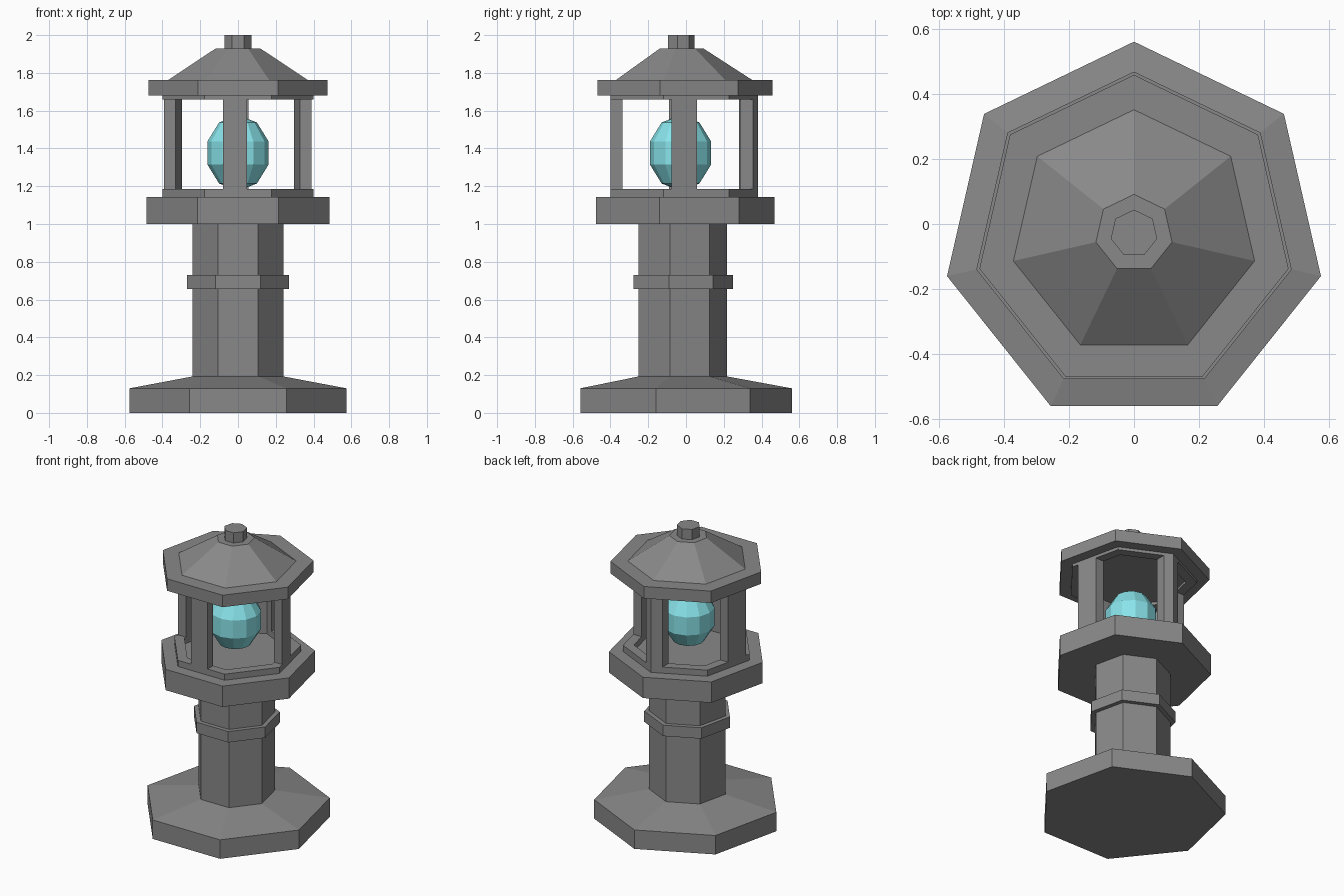
import bpy, bmesh
from math import pi, sin, cos

if "Cube" in bpy.data.objects:
    bpy.data.objects.remove(bpy.data.objects["Cube"])

N = 7
YC = -0.029          # heptagon axis, so the bounds are centred on y = 0
R_OUT, R_IN = 0.41, 0.342
A_OUT, A_IN = R_OUT * cos(pi / N), R_IN * cos(pi / N)


def material(name, color):
    mat = bpy.data.materials.new(name)
    mat.diffuse_color = color
    mat.use_nodes = True
    mat.node_tree.nodes["Principled BSDF"].inputs["Base Color"].default_value = mat.diffuse_color
    return mat


STONE = material("dark_stone", (0.25, 0.25, 0.25, 1))
LIGHT = material("light_blue", (0.25, 0.78, 0.83, 1))


def add_mesh(name, bm, mat=STONE):
    bmesh.ops.recalc_face_normals(bm, faces=bm.faces)
    me = bpy.data.meshes.new(name)
    bm.to_mesh(me)
    bm.free()
    me.materials.append(mat)
    ob = bpy.data.objects.new(name, me)
    ob.location.y = YC
    bpy.context.collection.objects.link(ob)
    return ob


def lathe(name, profile, closed=False):
    """Sweep (radius, z) points round seven sides; cap the ends unless closed."""
    bm = bmesh.new()
    rings = [[bm.verts.new((r * cos(pi / 2 + 2 * pi * i / N),
                            r * sin(pi / 2 + 2 * pi * i / N), z)) for i in range(N)]
             for r, z in profile]
    pairs = list(zip(rings, rings[1:]))
    if closed:
        pairs.append((rings[-1], rings[0]))
    else:
        bm.faces.new(rings[0])
        bm.faces.new(rings[-1])
    for a, b in pairs:
        for i in range(N):
            j = (i + 1) % N
            bm.faces.new((a[i], a[j], b[j], b[i]))
    return add_mesh(name, bm)


def post(name, outline, z0=1.185, z1=1.66):
    """Extrude a plan outline upwards."""
    bm = bmesh.new()
    face = bm.faces.new([bm.verts.new((x, y, z0)) for x, y in outline])
    ext = bmesh.ops.extrude_face_region(bm, geom=[face], use_keep_orig=True)
    for v in ext["geom"]:
        if isinstance(v, bmesh.types.BMVert):
            v.co.z = z1
    return add_mesh(name, bm)


# Stepped foot and column
lathe("base", [(0.589, 0), (0.589, 0.13), (0.246, 0.193)])
lathe("column", [(0.246, 0.19), (0.246, 1.0)])
lathe("column_band", [(0.277, 0.655), (0.277, 0.73)])
lathe("platform", [(0.497, 1.0), (0.497, 1.143)])

# Lantern cage: lower curb, upper curb, four posts cut from the seven-sided wall
for name, z0, z1 in (("lower_curb", 1.143, 1.185), ("upper_curb", 1.66, 1.68)):
    lathe(name, [(R_OUT, z0), (R_OUT, z1), (R_IN, z1), (R_IN, z0)], closed=True)


def side_x(a, y):
    return (a - y * sin(pi / 14)) / cos(pi / 14)


def back_y(a, x):
    return (a - abs(x) * sin(pi / 7)) / cos(pi / 7)


post("front_post", [(-0.079, -A_OUT), (0.047, -A_OUT), (0.047, -A_IN), (-0.079, -A_IN)])
for name, s, ya, yb in (("right_post", 1, -0.048, 0.087), ("left_post", -1, -0.061, 0.085)):
    post(name, [(s * side_x(a, y), y) for a, y in
                ((A_OUT, ya), (A_OUT, yb), (A_IN, yb), (A_IN, ya))])
xs = (-0.065, 0, 0.055)
post("back_post", [(x, back_y(A_OUT, x)) for x in xs] +
     [(x, back_y(A_IN, x)) for x in reversed(xs)])

# Roof and finial
lathe("roof_eave", [(0.487, 1.68), (0.487, 1.762)])
lathe("roof", [(0.38, 1.762), (0.12, 1.93)])
lathe("finial", [(0.073, 1.93), (0.073, 2.0)])

# Glowing faceted orb
bm = bmesh.new()
bmesh.ops.create_uvsphere(bm, u_segments=12, v_segments=5, radius=1)
for v in bm.verts:
    v.co = (v.co.x * 0.17, v.co.y * 0.17, v.co.z * 0.2 + 1.376)
add_mesh("light_orb", bm, LIGHT)
